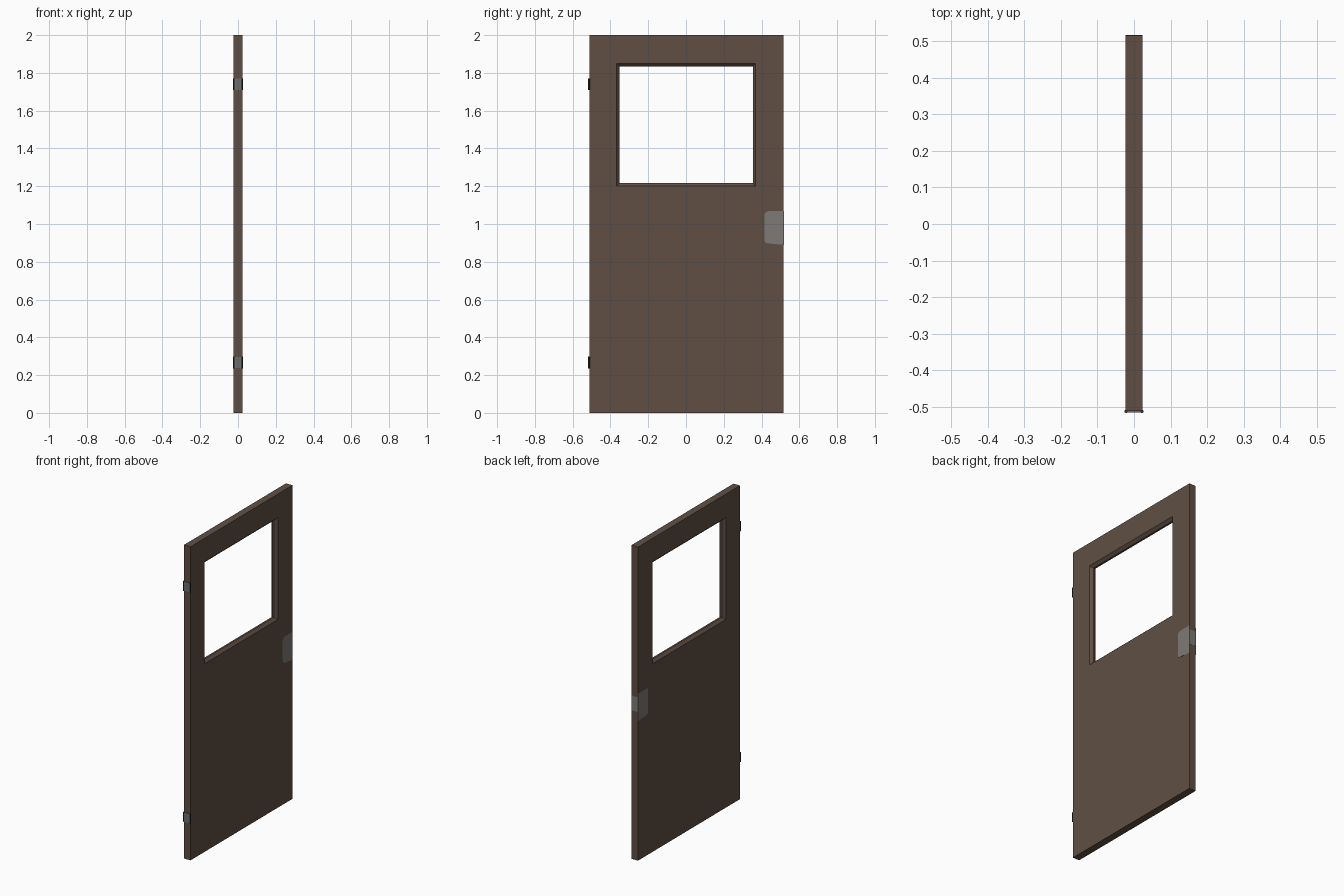
import bpy, bmesh, math

if "Cube" in bpy.data.objects:
    bpy.data.objects.remove(bpy.data.objects["Cube"])

T = 0.023  # half thickness of the door


def material(name, rgb):
    m = bpy.data.materials.new(name)
    m.diffuse_color = (*rgb, 1)
    m.use_nodes = True
    m.node_tree.nodes["Principled BSDF"].inputs["Base Color"].default_value = m.diffuse_color
    return m


brown = material("dark brown paint", (0.115, 0.078, 0.057))
steel = material("worn steel", (0.205, 0.195, 0.182))
hinge_grey = material("hinge grey", (0.15, 0.155, 0.15))
dark = material("dark metal", (0.03, 0.029, 0.029))


def finish(bm, name, mat):
    bmesh.ops.recalc_face_normals(bm, faces=bm.faces)
    me = bpy.data.meshes.new(name)
    bm.to_mesh(me)
    bm.free()
    me.materials.append(mat)
    ob = bpy.data.objects.new(name, me)
    bpy.context.collection.objects.link(ob)
    return ob


def box(name, mat, lo, hi):
    bm = bmesh.new()
    bmesh.ops.create_cube(bm, size=1)
    for v in bm.verts:
        v.co = [(a + b) / 2 + c * (b - a) for a, b, c in zip(lo, hi, v.co)]
    return finish(bm, name, mat)


def plate(name, mat, outline, x0, x1):
    """Extrude a y-z outline from x0 to x1."""
    bm = bmesh.new()
    f = bm.faces.new([bm.verts.new((x0, y, z)) for y, z in outline])
    ext = bmesh.ops.extrude_face_region(bm, geom=[f])
    for v in ext["geom"]:
        if isinstance(v, bmesh.types.BMVert):
            v.co.x = x1
    return finish(bm, name, mat)


# Door leaf: rectangular loops bridged around the thickness, with a bevelled window opening
outer = (-0.512, 0.517, 0, 2)
wide = (-0.368, 0.368, 1.2, 1.85)
narrow = (-0.352, 0.354, 1.216, 1.834)
bm = bmesh.new()
loops = []
for x, (y0, y1, z0, z1) in [(T, outer), (T, wide), (0.006, narrow),
                            (-0.006, narrow), (-T, wide), (-T, outer)]:
    loops.append([bm.verts.new((x, y, z)) for y, z in
                  ((y0, z0), (y1, z0), (y1, z1), (y0, z1))])
for i, a in enumerate(loops):
    b = loops[(i + 1) % len(loops)]
    for k in range(4):
        n = (k + 1) % 4
        bm.faces.new((a[k], a[n], b[n], b[k]))
finish(bm, "door_leaf", brown)

# Lock plates on both faces, and the strike strip around the edge
lock = [(0.5175, 0.89), (0.5175, 1.068), (0.434, 1.068), (0.42, 1.06),
        (0.415, 1.045), (0.415, 0.915), (0.42, 0.902), (0.434, 0.897)]
for s, side in ((1, "right"), (-1, "left")):
    plate("lock_plate_" + side, steel, lock, s * (T - 0.002), s * (T + 0.0008))
box("edge_lock_strip", steel, (-T, 0.514, 0.948), (T, 0.5178, 1.044))

# Hinges: a flat leaf with a dark knuckle along each side
for z, pos in ((0.267, "lower"), (1.74, "upper")):
    box("hinge_leaf_" + pos, hinge_grey,
        (-0.021, -0.516, z - 0.03), (0.021, -0.508, z + 0.03))
    for s, side in ((1, "right"), (-1, "left")):
        bpy.ops.mesh.primitive_cylinder_add(
            vertices=8, radius=0.0045, depth=0.062,
            location=(s * 0.0218, -0.5135, z))
        ob = bpy.context.object
        ob.name = "hinge_knuckle_%s_%s" % (pos, side)
        ob.data.materials.append(dark)
